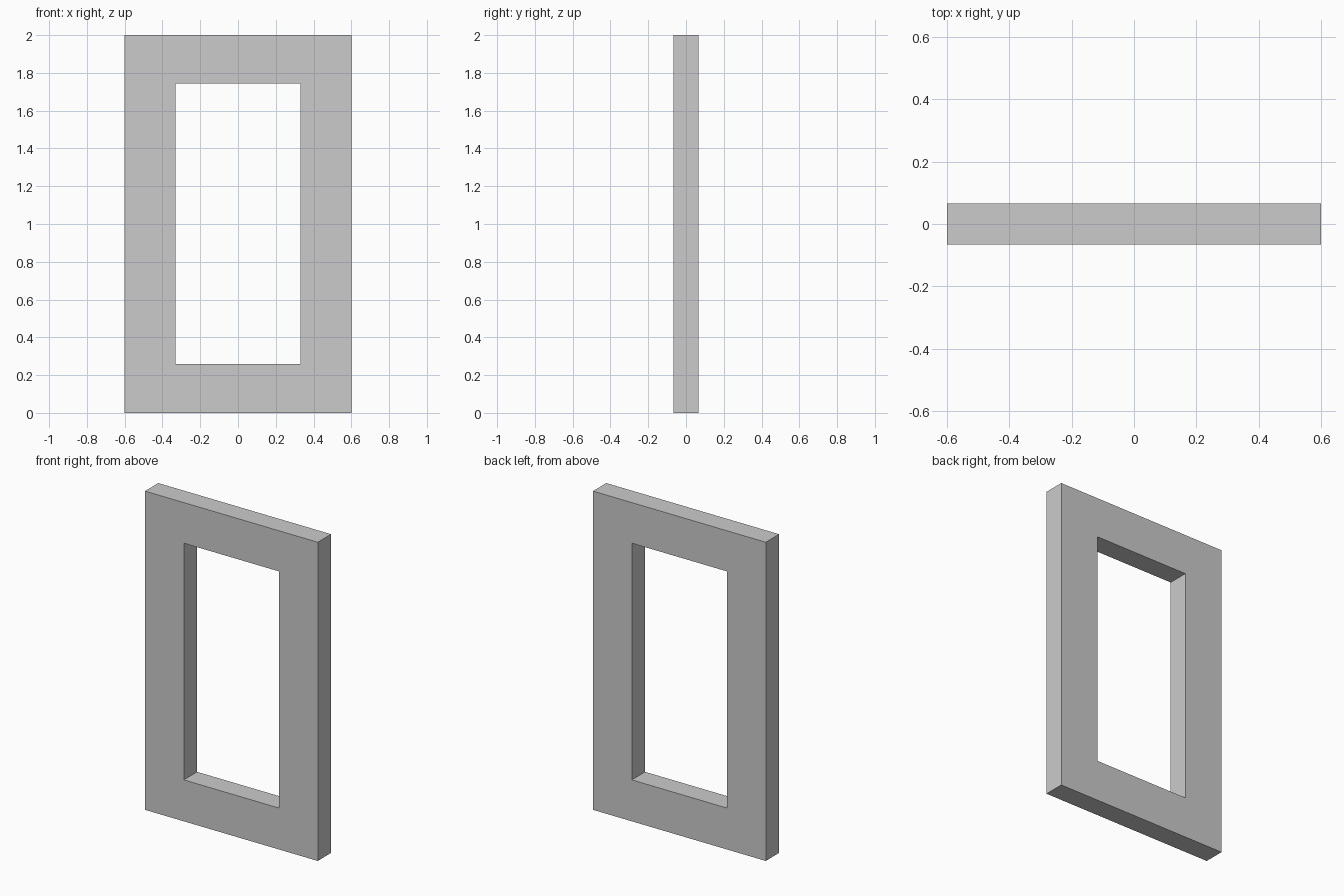
import bpy
import bmesh

if "Cube" in bpy.data.objects:
    bpy.data.objects.remove(bpy.data.objects["Cube"])

WIDTH, HEIGHT, DEPTH = 1.2, 2.0, 0.132
HOLE_W, HOLE_BOTTOM, HOLE_TOP = 0.66, 0.26, 1.745


def ring(bm, width, bottom, top, y):
    """Four corners of an upright rectangle at depth y."""
    w = width / 2
    return [bm.verts.new((x, y, z))
            for x, z in ((-w, bottom), (w, bottom), (w, top), (-w, top))]


def bridge(bm, a, b):
    """Quads between two four-corner rings."""
    for i in range(4):
        j = (i + 1) % 4
        bm.faces.new((a[i], a[j], b[j], b[i]))


# Rectangular frame: outer and inner rings, front and back
bm = bmesh.new()
rings = []
for y, order in ((-DEPTH / 2, 1), (DEPTH / 2, -1)):
    pair = [ring(bm, WIDTH, 0, HEIGHT, y),
            ring(bm, HOLE_W, HOLE_BOTTOM, HOLE_TOP, y)]
    rings += pair[::order]

# Front face, hole walls, back face, outer walls
for i in range(4):
    bridge(bm, rings[i], rings[(i + 1) % 4])
bmesh.ops.recalc_face_normals(bm, faces=bm.faces)

mesh = bpy.data.meshes.new("frame")
bm.to_mesh(mesh)
bm.free()
frame = bpy.data.objects.new("frame", mesh)
bpy.context.collection.objects.link(frame)
